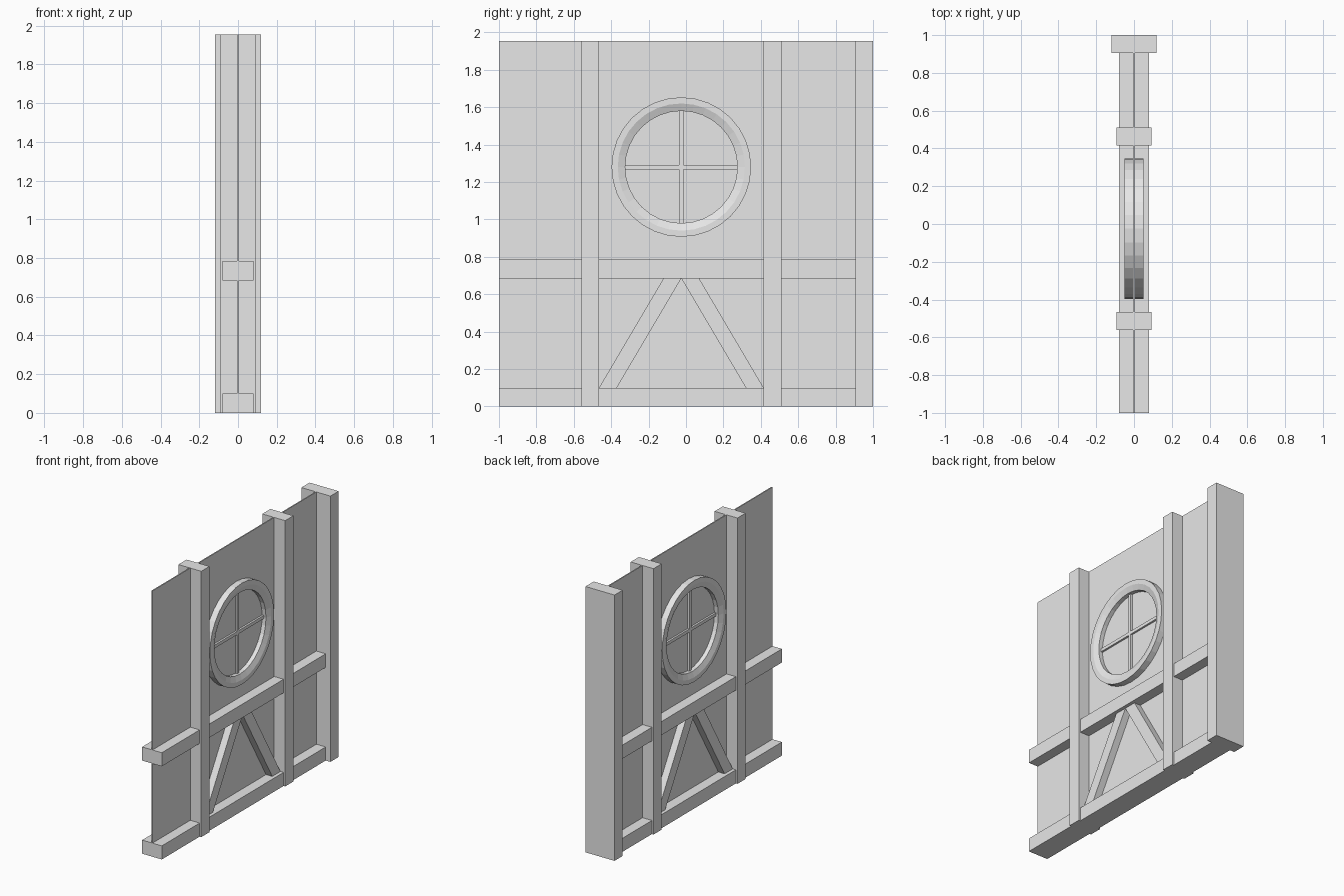
import bpy
import bmesh
from math import cos, sin, tau

cube = bpy.data.objects.get("Cube")
if cube:
    bpy.data.objects.remove(cube, do_unlink=True)

grey = bpy.data.materials.new("plain_grey")
grey.use_nodes = True
colour = (0.8, 0.8, 0.8, 1)
grey.diffuse_color = colour
grey.node_tree.nodes["Principled BSDF"].inputs["Base Color"].default_value = colour

HEIGHT = 1.955
WIN_Y, WIN_Z = -0.025, 1.28
SEGMENTS = 32


def finish(name, bm):
    bmesh.ops.recalc_face_normals(bm, faces=bm.faces)
    mesh = bpy.data.meshes.new(name)
    bm.to_mesh(mesh)
    bm.free()
    mesh.materials.append(grey)
    obj = bpy.data.objects.new(name, mesh)
    bpy.context.collection.objects.link(obj)
    return obj


def slab(name, outline, half):
    """Extrude a (y, z) outline from -half to +half along x."""
    bm = bmesh.new()
    face = bm.faces.new([bm.verts.new((-half, y, z)) for y, z in outline])
    moved = bmesh.ops.extrude_face_region(bm, geom=[face])["geom"]
    verts = [v for v in moved if isinstance(v, bmesh.types.BMVert)]
    bmesh.ops.translate(bm, verts=verts, vec=(2 * half, 0, 0))
    return finish(name, bm)


def beam(name, y0, y1, z0, z1, half):
    return slab(name, [(y0, z0), (y1, z0), (y1, z1), (y0, z1)], half)


# Thin wall panel
beam("wall_panel", -1, 0.95, 0, HEIGHT, 0.004)

# Upright posts
beam("corner_post", 0.905, 1, 0, HEIGHT, 0.118)
beam("front_post", -0.56, -0.465, 0, HEIGHT, 0.093)
beam("back_post", 0.415, 0.51, 0, HEIGHT, 0.093)

# Horizontal rails
beam("bottom_rail", -1, 0.91, 0, 0.1, 0.08)
beam("middle_rail", -1, 0.91, 0.685, 0.785, 0.08)

# Slanted braces meeting under the middle rail
for name, side in (("front_brace", -1), ("back_brace", 1)):
    slab(name, [(WIN_Y + side * d, z) for d, z in
                ((0.44, 0.1), (0.345, 0.1), (0, 0.685), (0.095, 0.685))], 0.055)

# Round window frame with a shallow inner bevel on both faces
profile = [(0.373, -0.05), (0.373, 0.05), (0.34, 0.05),
           (0.3, 0.035), (0.3, -0.035), (0.34, -0.05)]
bm = bmesh.new()
rings = []
for i in range(SEGMENTS):
    a = tau * i / SEGMENTS
    rings.append([bm.verts.new((x, WIN_Y + r * cos(a), WIN_Z + r * sin(a)))
                  for r, x in profile])
for i, ring in enumerate(rings):
    after = rings[(i + 1) % SEGMENTS]
    for j in range(len(profile)):
        k = (j + 1) % len(profile)
        bm.faces.new((ring[j], ring[k], after[k], after[j]))
finish("window_frame", bm)

# Window cross bars
beam("window_upright_bar", WIN_Y - 0.012, WIN_Y + 0.012,
     WIN_Z - 0.302, WIN_Z + 0.302, 0.018)
beam("window_cross_bar", WIN_Y - 0.302, WIN_Y + 0.302,
     WIN_Z - 0.012, WIN_Z + 0.012, 0.018)
